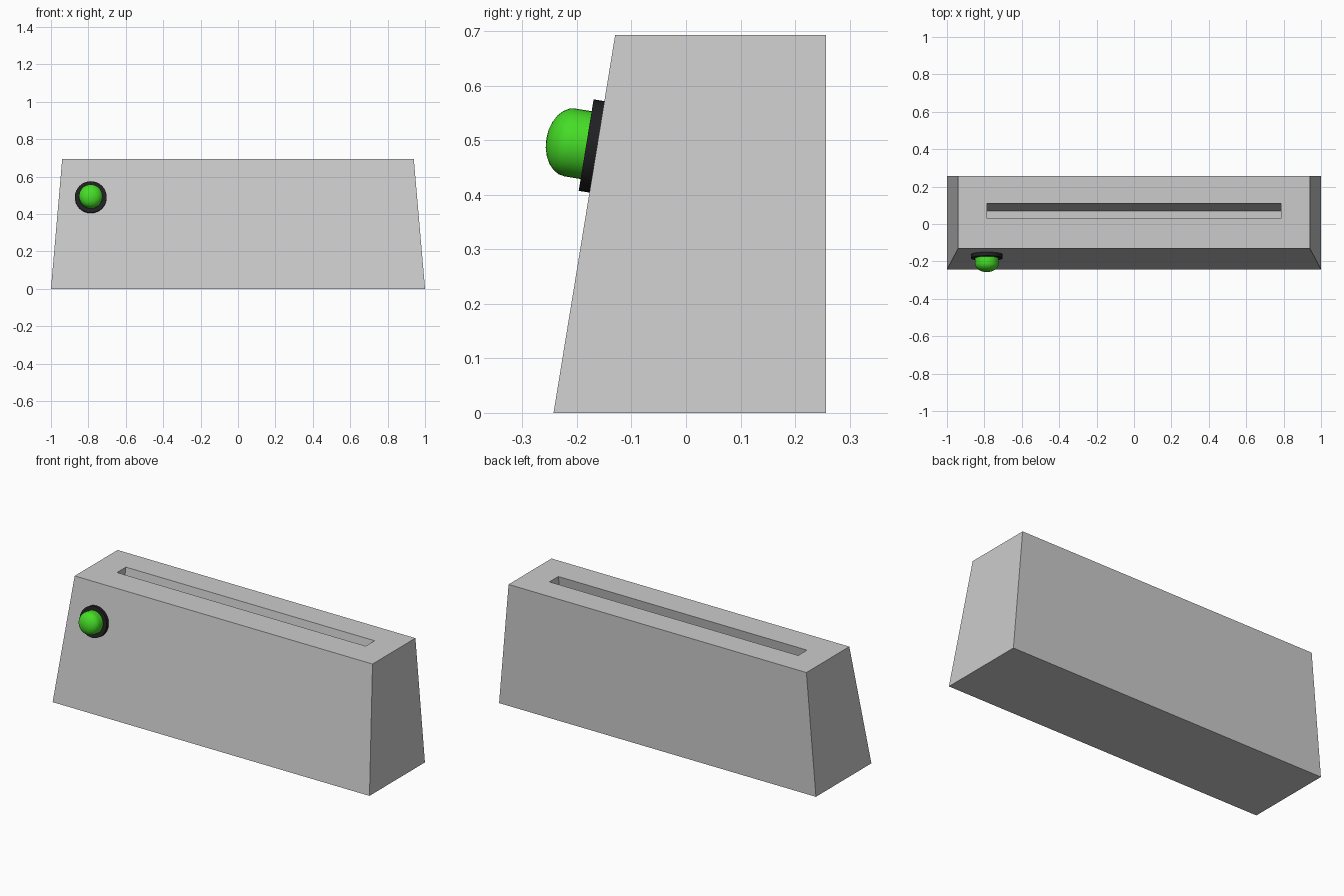
import bpy, bmesh, math
from mathutils import Vector, Matrix

if "Cube" in bpy.data.objects:
    bpy.data.objects.remove(bpy.data.objects["Cube"])

HEIGHT = 0.693
Y_BACK, Y_FRONT_LOW, Y_FRONT_TOP = 0.257, -0.243, -0.130
SLOPE = (Y_FRONT_TOP - Y_FRONT_LOW) / HEIGHT


def make_object(name, bm, color=None):
    bmesh.ops.recalc_face_normals(bm, faces=bm.faces)
    mesh = bpy.data.meshes.new(name)
    bm.to_mesh(mesh)
    bm.free()
    obj = bpy.data.objects.new(name, mesh)
    bpy.context.collection.objects.link(obj)
    if color:
        mat = bpy.data.materials.new(name + "_colour")
        mat.diffuse_color = color
        mat.use_nodes = True
        mat.node_tree.nodes["Principled BSDF"].inputs["Base Color"].default_value = mat.diffuse_color
        mesh.materials.append(mat)
    return obj


def rect(bm, half_x, y0, y1, z):
    return [bm.verts.new(p) for p in
            ((-half_x, y0, z), (half_x, y0, z), (half_x, y1, z), (-half_x, y1, z))]


def bridge(bm, a, b):
    for i in range(4):
        j = (i + 1) % 4
        bm.faces.new((a[i], a[j], b[j], b[i]))


# Body: tapered housing with a slot leaning parallel to the front face
bm = bmesh.new()
depth = 0.245
lean = depth * SLOPE
loops = [rect(bm, 1.0, Y_FRONT_LOW, Y_BACK, 0),
         rect(bm, 0.94, Y_FRONT_TOP, Y_BACK, HEIGHT),
         rect(bm, 0.785, 0.03, 0.11, HEIGHT),
         rect(bm, 0.785, 0.03 - lean, 0.11 - lean, HEIGHT - depth)]
bm.faces.new(loops[0])
for lower, upper in zip(loops, loops[1:]):
    bridge(bm, lower, upper)
bm.faces.new(loops[-1])
make_object("housing", bm)

# Frame of the button: local z points out of the sloping front
z = 0.488
origin = Vector((-0.787, Y_FRONT_LOW + SLOPE * z, z))
place = Matrix.Translation(origin) @ Matrix.Rotation(math.pi / 2 - math.atan(SLOPE), 4, 'X')


def revolve(name, profile, steps, color):
    bm = bmesh.new()
    verts = [bm.verts.new((r, 0, h)) for r, h in profile]
    edges = [bm.edges.new(pair) for pair in zip(verts, verts[1:])]
    bmesh.ops.spin(bm, geom=verts + edges, axis=(0, 0, 1), cent=(0, 0, 0),
                   angle=math.tau, steps=steps)
    bmesh.ops.remove_doubles(bm, verts=bm.verts, dist=1e-5)
    obj = make_object(name, bm, color)
    obj.matrix_world = place
    bpy.ops.object.select_all(action='DESELECT')
    obj.select_set(True)
    bpy.context.view_layer.objects.active = obj
    bpy.ops.object.shade_smooth_by_angle(angle=math.radians(40))
    return obj


# Black bezel disc
revolve("button_bezel", [(0, 0), (0.085, 0), (0.085, 0.02), (0, 0.02)], 32,
        (0.015, 0.015, 0.017, 1))

# Green domed button: short straight side, then a rounded cap
cap = [(0.063 * math.cos(a), 0.05 + 0.044 * math.sin(a))
       for a in (math.pi / 2 * i / 6 for i in range(7))]
revolve("button", [(0, 0.015), (0.063, 0.015)] + cap, 32, (0.06, 0.72, 0.02, 1))
